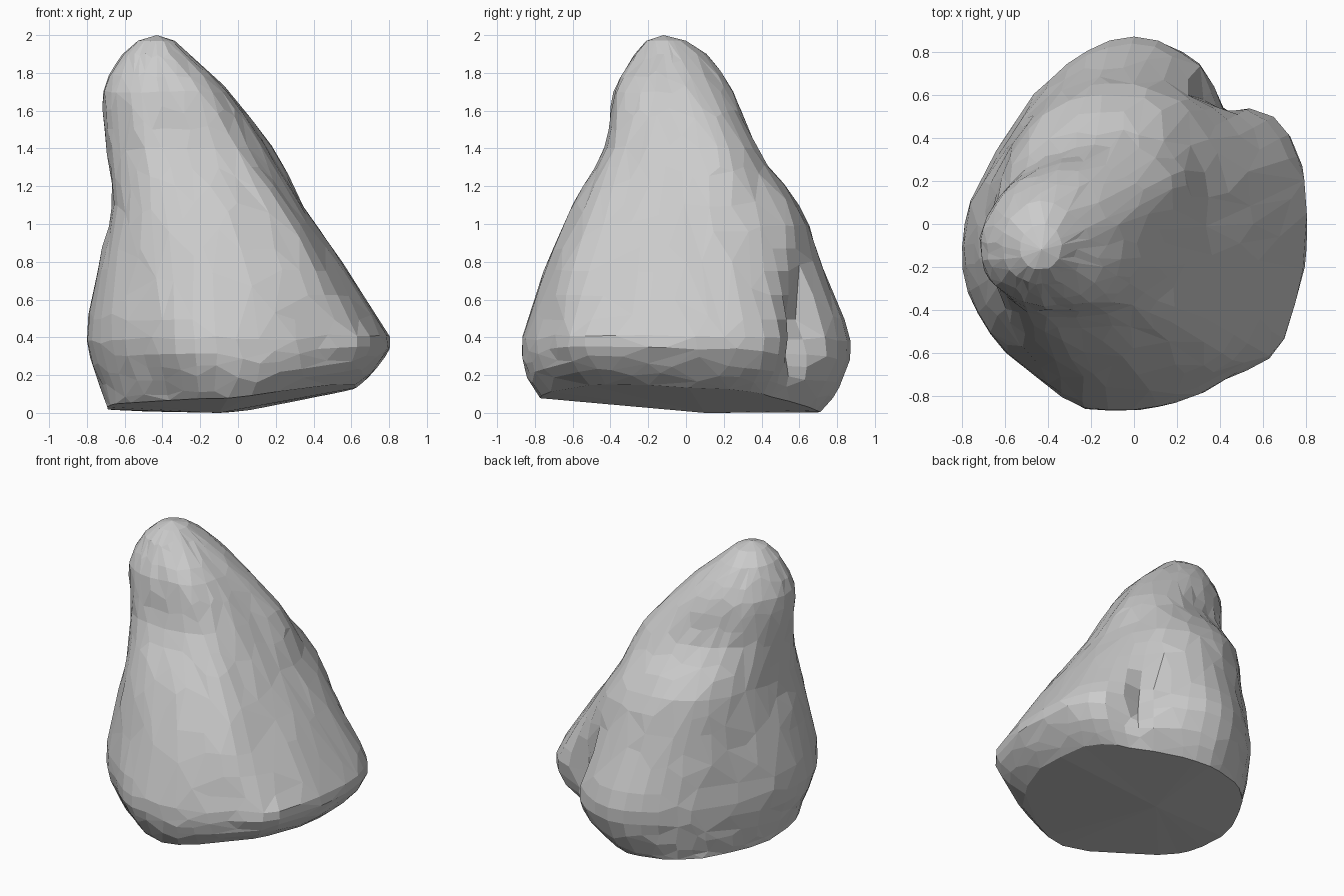
import bpy, bmesh, math, random

if "Cube" in bpy.data.objects:
    bpy.data.objects.remove(bpy.data.objects["Cube"])
random.seed(4)

# Key cross-sections: height, centre x, centre y, radii every 30 degrees from +x
SECTIONS = [
    (0.02, -.03, 0, (.66, .68, .64, .71, .69, .65, .66, .70, .68, .77, .72, .69)),
    (0.15, 0, 0, (.74, .78, .74, .81, .75, .70, .73, .77, .77, .84, .81, .78)),
    (0.38, 0, 0, (.80, .83, .79, .87, .78, .72, .79, .84, .84, .86, .83, .83)),
    (0.75, -.05, 0, (.63, .67, .69, .73, .69, .64, .69, .74, .76, .75, .74, .67)),
    (1.10, -.15, 0, (.49, .54, .58, .60, .57, .52, .51, .57, .62, .60, .59, .52)),
    (1.40, -.27, -.03, (.43, .51, .46, .38, .37, .38, .42, .45, .44, .40, .42, .43)),
    (1.70, -.36, -.08, (.31, .34, .34, .33, .32, .33, .355, .35, .32, .30, .32, .32)),
    (1.90, -.43, -.09, (.17, .18, .19, .20, .19, .18, .18, .19, .19, .18, .18, .17)),
]
# Local ridges and hollows: angle, angular width, height, height range, depth
DETAILS = [
    (252, 11, .30, .25, .045),   # front corner
    (318, 10, .30, .25, .055),   # front right corner
    (308, 11, .95, .50, .035),   # long ridge up the front right
    (60, 16, 1.00, .25, .035),   # rear shoulder
]
SEGS, STEPS = 48, 3


def spline(a, b, c, d, t):
    return b + .5 * t * (c - a + t * (2*a - 5*b + 4*c - d + t * (3*(b - c) + d - a)))


def radius(radii, angle):
    f = angle / math.tau * 12
    i, t = int(f), f - int(f)
    return spline(*(radii[(i + k) % 12] for k in (-1, 0, 1, 2)), t)


def bump(deg, z, angle, width, height, spread, depth):
    return depth * math.exp(-((deg - angle) / width) ** 2 - ((z - height) / spread) ** 2)


def surface_point(level, angle):
    i = min(int(level), len(SECTIONS) - 2)
    t = level - i
    near = [SECTIONS[max(0, min(len(SECTIONS) - 1, i + k))] for k in (-1, 0, 1, 2)]
    z, cx, cy = (spline(*(s[k] for s in near), t) for k in range(3))
    r = spline(*(radius(s[3], angle) for s in near), t)
    deg = math.degrees(angle)
    r += sum(bump(deg, z, *d) for d in DETAILS)
    # Narrow leaning cleft between the right and rear lobes
    r -= bump(deg, z, 51 + 20 * (z - .25), 8, .38, .28, .15)
    r += random.uniform(-.006, .006)
    x, y = cx + r * math.cos(angle), cy + r * math.sin(angle)
    # Tilted underside, lifting toward the right and front
    fade = max(0, 1 - z / .45)
    z += fade * (.19 * max(x, 0) + .08 * max(-y, 0) - .025 * max(y, 0))
    return x, y, max(z, 0)


# Pointed boulder, lofted through the sections
bm = bmesh.new()
rings = []
for j in range((len(SECTIONS) - 1) * STEPS + 1):
    rings.append([bm.verts.new(surface_point(j / STEPS, math.tau * k / SEGS))
                  for k in range(SEGS)])
for low, high in zip(rings, rings[1:]):
    for k in range(SEGS):
        n = (k + 1) % SEGS
        bm.faces.new((low[k], low[n], high[n], high[k]))

# Rounded tip and closed underside
last = rings[-1]
crown = [bm.verts.new((-.43 + (v.co.x + .43) * .55, -.11 + (v.co.y + .09) * .55, 1.97))
         for v in last]
tip = bm.verts.new((-.43, -.12, 2.0))
base = bm.verts.new((-.1, .1, 0))
for k in range(SEGS):
    n = (k + 1) % SEGS
    bm.faces.new((last[k], last[n], crown[n], crown[k]))
    bm.faces.new((crown[k], crown[n], tip))
    bm.faces.new((rings[0][n], rings[0][k], base))

bmesh.ops.recalc_face_normals(bm, faces=bm.faces)
mesh = bpy.data.meshes.new("boulder")
bm.to_mesh(mesh)
bm.free()
rock = bpy.data.objects.new("boulder", mesh)
bpy.context.collection.objects.link(rock)

# Irregular chiselled facets
facets = rock.modifiers.new("facets", 'DECIMATE')
facets.ratio = .5
